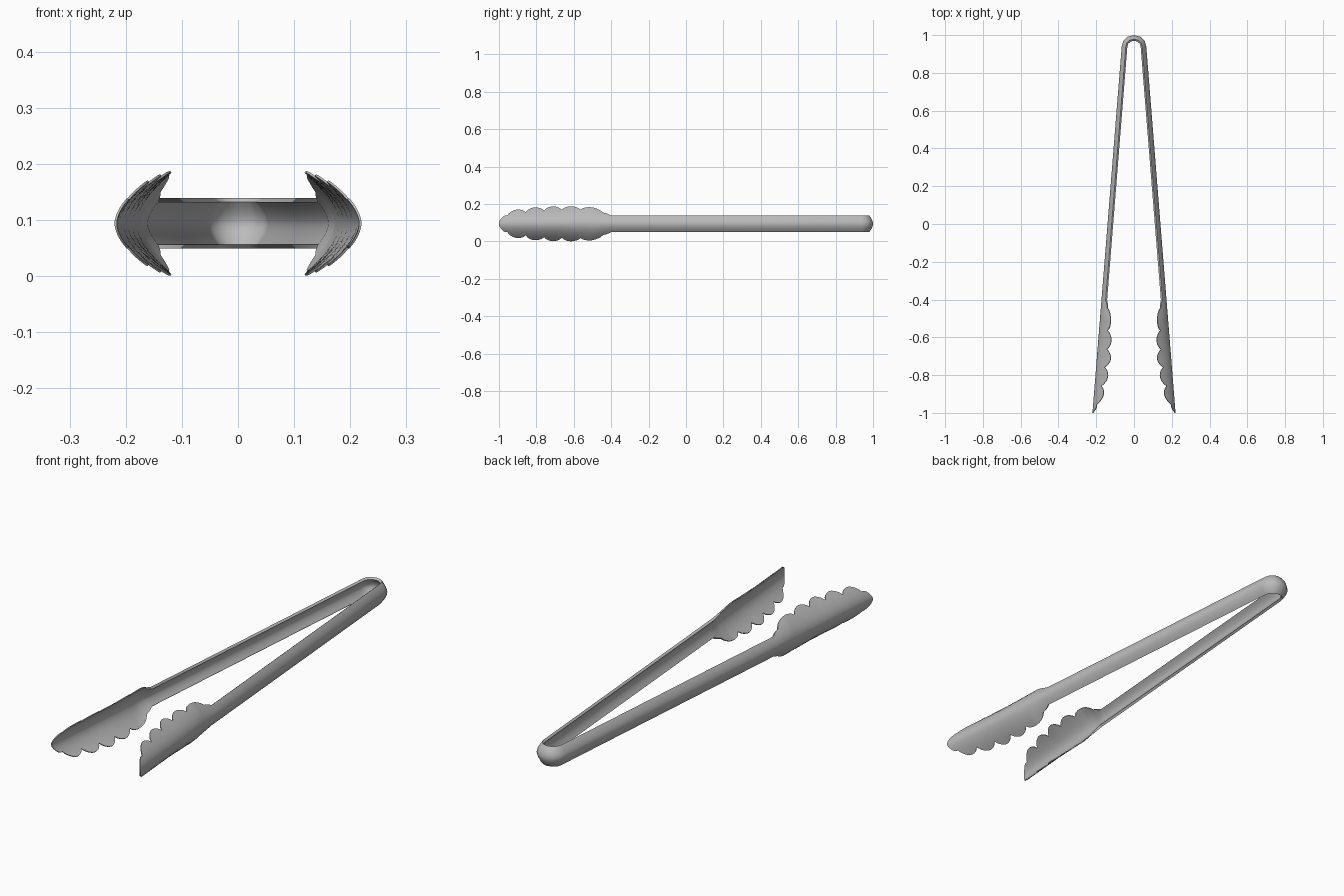
import bpy, bmesh, math
from mathutils import Vector

cube = bpy.data.objects.get("Cube")
if cube:
    bpy.data.objects.remove(cube, do_unlink=True)

MID_Z = 0.094      # height of the spine
ARM_H = 0.045      # half height of the arm strip
COLS = 12          # segments across the strip
TIP = Vector((0.22, -1.0))
SHOULDER = Vector((0.065, 0.94))

# Scallop valleys: (y, half height, lobe height up to the next valley)
VALLEYS = [(-1.0, 0.008, 0.012), (-0.955, 0.043, 0.023), (-0.855, 0.062, 0.021),
           (-0.755, 0.071, 0.020), (-0.66, 0.075, 0.018), (-0.56, 0.076, 0.020),
           (-0.44, 0.060, 0.002), (-0.40, ARM_H, 0.0)]
# Inward curl of the section at full width along y
CURL = [(-1.0, 0.067), (-0.7, 0.069), (-0.5, 0.057), (-0.4, 0.075)]
# Sheet thickness along y
SHEET = [(-1.0, 0.004), (-0.46, 0.004), (-0.40, 0.011)]


def lerp_table(table, y):
    for (y0, a), (y1, b) in zip(table, table[1:]):
        if y <= y1:
            return a + (b - a) * (y - y0) / (y1 - y0)
    return table[-1][1]


def half_height(y):
    for (y0, a, lobe), (y1, b, _) in zip(VALLEYS, VALLEYS[1:]):
        if y <= y1:
            u = (y - y0) / (y1 - y0)
            return a + (b - a) * u + lobe * max(0.0, math.sin(math.pi * u)) ** 0.7
    return ARM_H


def spine_path():
    """Points from the left tip, around the bend, to the right tip."""
    ys = []
    for a, b in zip(VALLEYS, VALLEYS[1:]):
        ys += [a[0] + (b[0] - a[0]) * i / 10 for i in range(10)]
    ys += [-0.40, 0.3]
    side = [TIP.lerp(SHOULDER, (y - TIP.y) / (SHOULDER.y - TIP.y)) for y in ys]
    for k in range(3):
        a = math.radians(30 * k)
        side.append(Vector((SHOULDER.x * math.cos(a), SHOULDER.y + 0.06 * math.sin(a))))
    return side + [Vector((0, 1))] + [Vector((-p.x, p.y)) for p in reversed(side)]


def section(p, inward):
    """Outer and inner rows of points across the strip."""
    h, curl, t = half_height(p.y), lerp_table(CURL, p.y), lerp_table(SHEET, p.y)
    outer, inner = [], []
    for i in range(COLS + 1):
        z = h * (2 * i / COLS - 1)
        r = abs(z) / 0.09
        d = curl * r ** 1.8
        slope = math.copysign(curl * 1.8 * r ** 0.8 / 0.09, z)
        n = Vector((1, -slope)).normalized() * t
        for row, dd, zz in ((outer, d, z), (inner, d + n.x, z + n.y)):
            q = p + inward * dd
            row.append((q.x, q.y, MID_Z + zz))
    return outer, inner


# One bent sheet forms both arms and both scalloped heads
path = spine_path()
bm = bmesh.new()
loops = []
for i, p in enumerate(path):
    tangent = (path[min(i + 1, len(path) - 1)] - path[max(i - 1, 0)]).normalized()
    outer, inner = section(p, Vector((-tangent.y, tangent.x)))
    loops.append([bm.verts.new(c) for c in outer + inner[::-1]])
for a, b in zip(loops, loops[1:]):
    for j in range(len(a)):
        k = (j + 1) % len(a)
        bm.faces.new((a[j], a[k], b[k], b[j]))
# Close the two tips
for ring in (loops[0], loops[-1]):
    for j in range(COLS):
        bm.faces.new((ring[j], ring[j + 1], ring[-2 - j], ring[-1 - j]))
bmesh.ops.recalc_face_normals(bm, faces=bm.faces)

mesh = bpy.data.meshes.new("tongs")
bm.to_mesh(mesh)
bm.free()
tongs = bpy.data.objects.new("tongs", mesh)
bpy.context.collection.objects.link(tongs)

# Brushed grey metal
steel = bpy.data.materials.new("steel grey")
steel.use_nodes = True
steel.diffuse_color = (0.5, 0.5, 0.5, 1)
steel.node_tree.nodes["Principled BSDF"].inputs["Base Color"].default_value = (0.5, 0.5, 0.5, 1)
mesh.materials.append(steel)

bpy.ops.object.select_all(action='DESELECT')
tongs.select_set(True)
bpy.context.view_layer.objects.active = tongs
bpy.ops.object.shade_smooth_by_angle(angle=math.radians(40))
